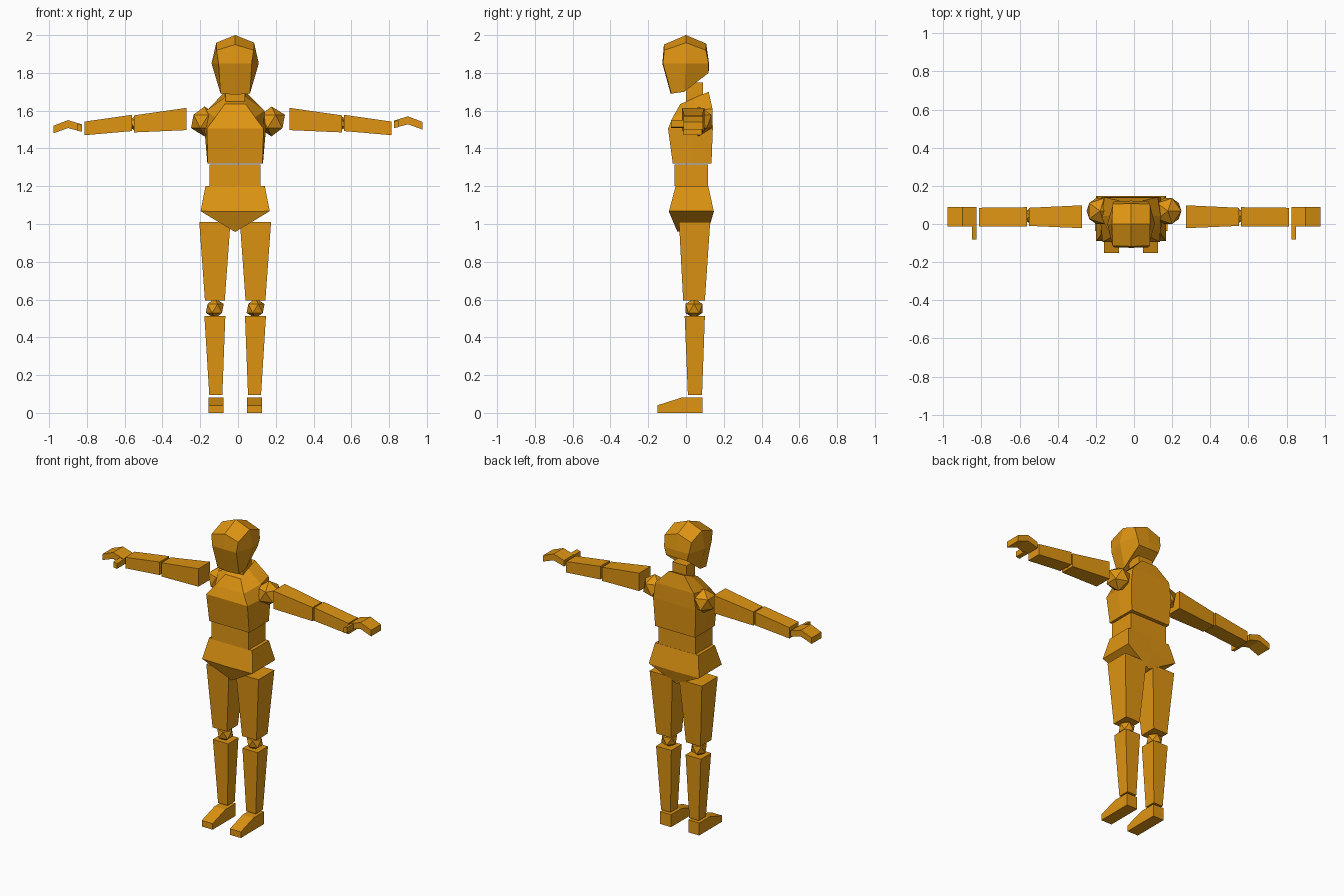
import bpy, bmesh
from mathutils import Matrix

cube = bpy.data.objects.get("Cube")
if cube:
    bpy.data.objects.remove(cube, do_unlink=True)

CX = -0.015  # centre line of head, trunk and legs

wood = bpy.data.materials.new("amber_orange")
wood.use_nodes = True
COLOUR = (0.74, 0.30, 0.006, 1.0)
wood.diffuse_color = COLOUR
wood.node_tree.nodes["Principled BSDF"].inputs["Base Color"].default_value = COLOUR


def finish(name, bm):
    bmesh.ops.recalc_face_normals(bm, faces=bm.faces)
    mesh = bpy.data.meshes.new(name)
    bm.to_mesh(mesh)
    bm.free()
    mesh.materials.append(wood)
    obj = bpy.data.objects.new(name, mesh)
    bpy.context.collection.objects.link(obj)
    return obj


def loft(name, rings, apex=None):
    """Skin equal-length rings of points, capping both ends."""
    bm = bmesh.new()
    rows = [[bm.verts.new(p) for p in ring] for ring in rings]
    n = len(rows[0])
    for a, b in zip(rows, rows[1:]):
        for i in range(n):
            j = (i + 1) % n
            bm.faces.new((a[i], a[j], b[j], b[i]))
    bm.faces.new(rows[0])
    if apex:
        tip = bm.verts.new(apex)
        for i in range(1, n, 2):
            bm.faces.new((rows[-1][i - 1], rows[-1][i], rows[-1][(i + 1) % n], tip))
    else:
        bm.faces.new(rows[-1])
    return finish(name, bm)


def whole(half):
    """Mirror half a ring, listed front to back, about the centre line."""
    right = [(CX + x, y, z) for x, y, z in half]
    left = [(CX - x, y, z) for x, y, z in reversed(half) if x > 0]
    return right + left


def rect_z(x0, x1, y0, y1, z):
    return [(x0, y0, z), (x1, y0, z), (x1, y1, z), (x0, y1, z)]


def rect_x(x, y0, y1, z0, z1):
    return [(x, y0, z0), (x, y1, z0), (x, y1, z1), (x, y0, z1)]


def joint(name, centre, radius):
    bm = bmesh.new()
    bmesh.ops.create_icosphere(bm, subdivisions=1, radius=radius,
                               matrix=Matrix.Translation(centre))
    return finish(name, bm)


def side_rings(rings, s, dx=0.0, dz=0.0):
    return [[(s * x + dx, y, z + dz) for x, y, z in r] for r in rings]


# Head: chin, brow and crown rings closed by a low peak
loft("head", [
    whole([(0, -0.08, 1.685), (0.078, -0.078, 1.69), (0.08, -0.01, 1.70),
           (0.075, 0.12, 1.80), (0, 0.12, 1.80)]),
    whole([(0, -0.125, 1.85), (0.088, -0.122, 1.85), (0.125, 0, 1.85),
           (0.09, 0.12, 1.85), (0, 0.122, 1.85)]),
    whole([(0, -0.117, 1.95), (0.098, -0.115, 1.92), (0.10, 0, 1.96),
           (0.098, 0.105, 1.92), (0, 0.107, 1.955)]),
], apex=(CX, 0, 2.0))

# Trunk
loft("neck", [rect_z(CX - 0.052, CX + 0.052, 0.0, 0.09, z) for z in (1.60, 1.75)])
loft("chest", [
    whole([(0.145, -0.07, 1.32), (0.147, 0.03, 1.32), (0.145, 0.135, 1.32)]),
    whole([(0.15, -0.095, 1.505), (0.163, 0.03, 1.505), (0.155, 0.142, 1.505)]),
    whole([(0.105, -0.07, 1.565), (0.155, 0.04, 1.60), (0.14, 0.14, 1.61)]),
    whole([(0.055, -0.03, 1.635), (0.055, 0.05, 1.67), (0.055, 0.12, 1.70)]),
])
loft("waist", [rect_z(CX - 0.135, CX + 0.135, -0.06, 0.117, z) for z in (1.20, 1.315)])
loft("pelvis", [
    whole([(0, -0.045, 0.958), (0.004, -0.045, 0.96),
           (0.004, 0.12, 0.975), (0, 0.12, 0.973)]),
    whole([(0, -0.09, 1.065), (0.183, -0.09, 1.068),
           (0.183, 0.147, 1.068), (0, 0.147, 1.065)]),
    whole([(0, -0.055, 1.20), (0.157, -0.055, 1.20),
           (0.157, 0.118, 1.20), (0, 0.118, 1.20)]),
])

for s, side, hand_dz in ((1, "left", 0.0), (-1, "right", -0.02)):
    # Leg
    loft(side + "_thigh", side_rings([
        rect_z(0.055, 0.16, -0.015, 0.10, 0.595),
        rect_z(0.025, 0.19, -0.037, 0.128, 1.01)], s, CX))
    joint(side + "_knee", (CX + s * 0.108, 0.042, 0.553), 0.053)
    loft(side + "_shin", side_rings([
        rect_z(0.068, 0.137, 0.01, 0.085, 0.095),
        rect_z(0.052, 0.163, -0.007, 0.10, 0.512)], s, CX))
    sole = [(-0.152, 0), (0.087, 0), (0.087, 0.082), (-0.02, 0.082), (-0.152, 0.04)]
    loft(side + "_foot", side_rings(
        [[(x, y, z) for y, z in sole] for x in (0.063, 0.142)], s, CX))

    # Arm
    joint(side + "_shoulder", (s * 0.178, 0.068, 1.543), 0.079)
    loft(side + "_upper_arm", side_rings([
        rect_x(0.272, -0.022, 0.098, 1.497, 1.615),
        rect_x(0.55, -0.01, 0.085, 1.485, 1.575)], s))
    joint(side + "_elbow", (s * 0.543, 0.042, 1.533), 0.04)
    loft(side + "_forearm", side_rings([
        rect_x(0.562, -0.012, 0.088, 1.492, 1.578),
        rect_x(0.812, -0.012, 0.085, 1.47, 1.542)], s))
    loft(side + "_hand", side_rings([
        rect_x(0.825, -0.012, 0.09, 1.508, 1.547),
        rect_x(0.90, -0.012, 0.09, 1.528, 1.57),
        rect_x(0.977, -0.012, 0.09, 1.50, 1.54)], s, 0, hand_dz))
    loft(side + "_thumb", side_rings([
        rect_x(0.825, -0.08, 0.0, 1.508, 1.543),
        rect_x(0.85, -0.08, 0.0, 1.513, 1.55)], s, 0, hand_dz))
